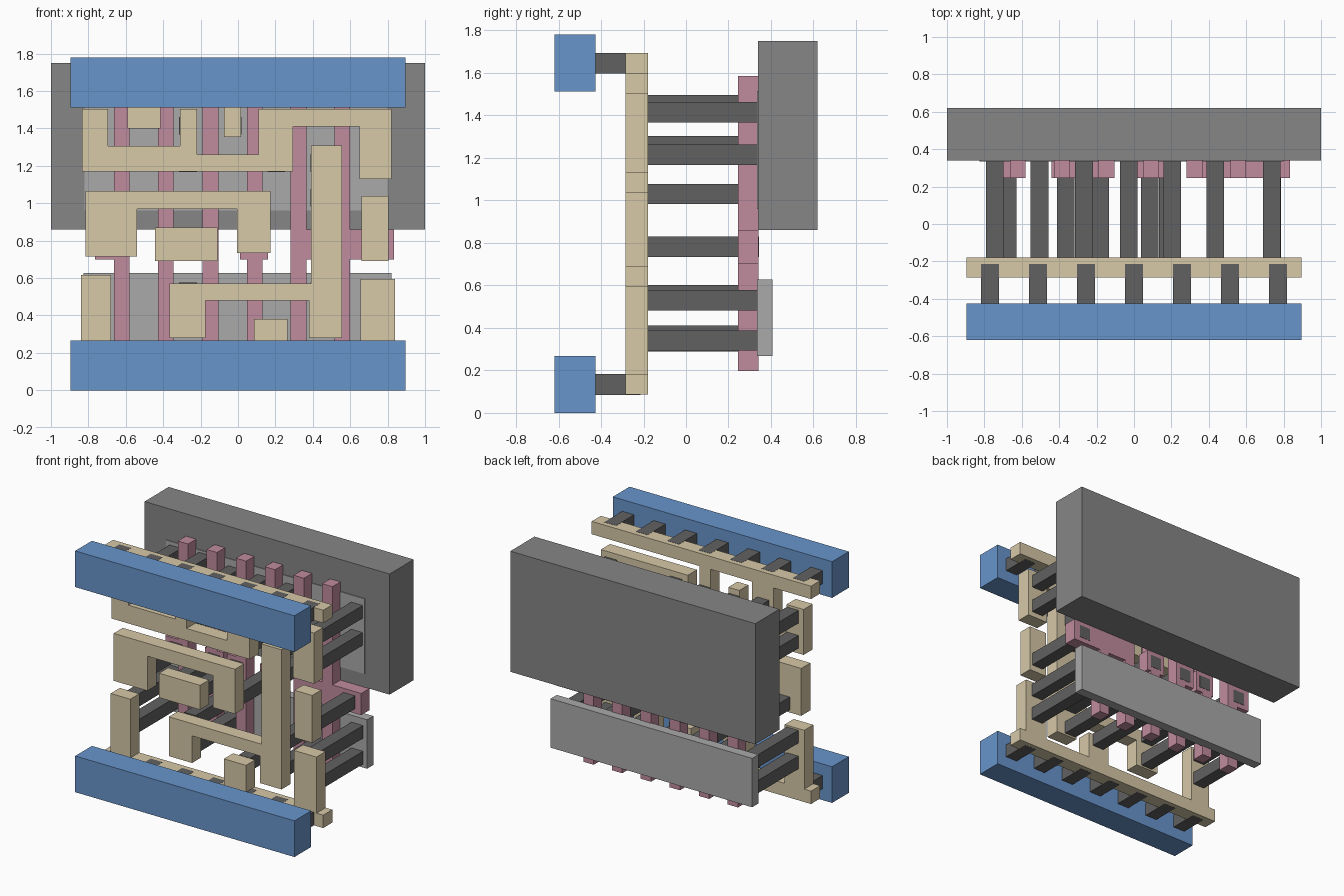
import bpy, bmesh


def material(name, rgb):
    m = bpy.data.materials.new(name)
    m.diffuse_color = (*rgb, 1)
    return m


BLUE = material("metal_blue", (0.14, 0.30, 0.60))
TAN = material("local_tan", (0.68, 0.58, 0.39))
PINK = material("gate_pink", (0.53, 0.26, 0.34))
DARK = material("contact_dark", (0.12, 0.12, 0.12))
MID = material("well_grey", (0.24, 0.24, 0.24))
LIGHT = material("diffusion_grey", (0.40, 0.40, 0.40))


def slab(name, points, y0, y1, mat):
    """Extrude an outline in the x-z plane from y0 to y1."""
    bm = bmesh.new()
    face = bm.faces.new([bm.verts.new((x, y0, z)) for x, z in points])
    ext = bmesh.ops.extrude_face_region(bm, geom=[face])
    for v in ext["geom"]:
        if isinstance(v, bmesh.types.BMVert):
            v.co.y = y1
    bmesh.ops.recalc_face_normals(bm, faces=bm.faces)
    me = bpy.data.meshes.new(name)
    bm.to_mesh(me)
    bm.free()
    me.materials.append(mat)
    ob = bpy.data.objects.new(name, me)
    bpy.context.collection.objects.link(ob)
    return ob


def rect(x0, x1, z0, z1):
    return [(x0, z0), (x1, z0), (x1, z1), (x0, z1)]


def post(name, x, z, y0, y1, s=0.0945):
    slab(name, rect(x - s / 2, x + s / 2, z - s / 2, z + s / 2), y0, y1, DARK)


# Well and diffusion slabs at the back
slab("well", rect(-1, 1, 0.86, 1.75), 0.339, 0.62, MID)
slab("upper_diffusion", rect(-0.82, 0.80, 0.96, 1.515), 0.334, 0.407, LIGHT)
slab("lower_diffusion", rect(-0.825, 0.82, 0.267, 0.628), 0.334, 0.407, LIGHT)

# Gate fingers, each with a wider pad in the middle
GY = (0.245, 0.341)
B, T, P0, P1 = 0.197, 1.585, 0.70, 0.86
for i, (f0, f1, p0, p1) in enumerate([
        (-0.663, -0.579, -0.765, -0.579), (-0.428, -0.344, -0.44, -0.29),
        (-0.189, -0.105, -0.26, -0.105), (0.047, 0.131, 0.01, 0.16)]):
    pts = [(f0, B), (f1, B), (f1, P0), (p1, P0), (p1, P1), (f1, P1),
           (f1, T), (f0, T), (f0, P1), (p0, P1), (p0, P0), (f0, P0)]
    pts = [p for k, p in enumerate(pts) if p != pts[k - 1]]
    slab(f"gate_{i + 1}", pts, *GY, PINK)
slab("gate_pair", [(0.282, B), (0.366, B), (0.366, P0), (0.515, P0), (0.515, B),
                   (0.599, B), (0.599, P0), (0.834, P0), (0.834, P1), (0.599, P1),
                   (0.599, T), (0.515, T), (0.515, P1), (0.366, P1), (0.366, T),
                   (0.282, T)], *GY, PINK)

# Local wiring plates
LY = (-0.285, -0.179)
slab("upper_wire", [(-.835, 1.505), (-.835, 1.17), (.295, 1.17), (.295, 1.41),
                    (.65, 1.41), (.65, 1.13), (.82, 1.13), (.82, 1.505),
                    (.11, 1.505), (.11, 1.26), (-.22, 1.26), (-.22, 1.505),
                    (-.31, 1.505), (-.31, 1.305), (-.695, 1.305), (-.695, 1.505)],
     *LY, TAN)
slab("bridge_wire", [(-.815, 1.065), (-.815, .715), (-.54, .715), (-.54, .97),
                     (-.005, .97), (-.005, .735), (.175, .735), (.175, 1.065)],
     *LY, TAN)
slab("centre_plate", rect(-.445, -.11, .69, .87), *LY, TAN)
slab("right_plate", rect(.66, .805, .69, 1.04), *LY, TAN)
slab("tall_wire", [(-.365, .57), (-.365, .28), (-.175, .28), (-.175, .48),
                   (.38, .48), (.38, .28), (.555, .28), (.555, 1.31),
                   (.39, 1.31), (.39, .57)], *LY, TAN)


def comb(name, base, root, teeth):
    """Rail with teeth rising from z=root; base is the far edge."""
    pts = [(-.895, base), (-.895, root)]
    for x0, x1, z in teeth:
        pts += [(x0, root), (x0, z), (x1, z), (x1, root)]
    slab(name, pts + [(.895, root), (.895, base)], *LY, TAN)


comb("lower_local_rail", .086, .181, [(-.84, -.68, .615), (.085, .265, .38), (.655, .84, .595)])
comb("upper_local_rail", 1.693, 1.598, [(-.59, -.415, 1.40), (-.075, .016, 1.355)])

# Contacts from wiring to diffusion and gates
contacts = [(-.745, 1.44), (-.745, 1.255), (-.505, 1.45), (-.267, 1.415), (-.267, 1.215),
            (-.028, 1.415), (.205, 1.415), (.205, 1.215), (.435, 1.215), (.435, 1.03),
            (.737, 1.415), (.737, 1.215),
            (-.745, .555), (-.745, .365), (-.267, .53), (-.267, .34), (.18, .335),
            (.435, .53), (.435, .34), (.74, .53), (.74, .34)]
for x, z in contacts:
    post("diffusion_contact", x, z, -0.18, 0.336)
for x in (-.675, -.365, -.182, .085, .737):
    post("gate_contact", x, 0.782, -0.18, 0.343)

# Front power bars and the pegs holding them
for side, z0, zc in (("lower", 0, .1335), ("upper", 1.513, 1.6455)):
    slab(f"{side}_bar", rect(-.895, .895, z0, z0 + .267), -0.62, -0.425, BLUE)
    for i in range(-3, 4):
        post(f"{side}_bar_peg", i * 0.2565, zc, -0.43, -0.215, 0.097)
